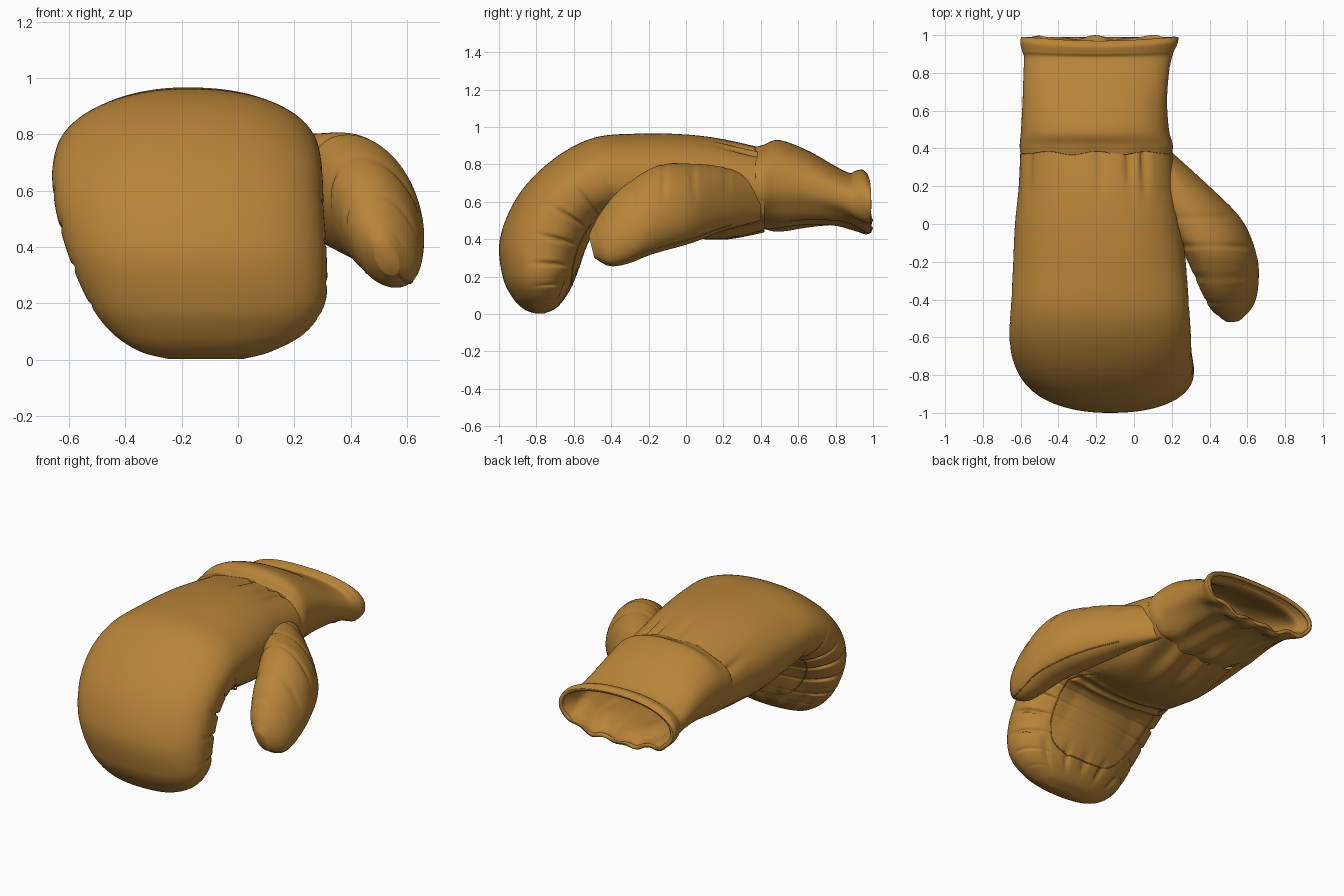
import bpy, bmesh, math
from mathutils import Vector

if "Cube" in bpy.data.objects:
    bpy.data.objects.remove(bpy.data.objects["Cube"])

leather = bpy.data.materials.new("tan_leather")
leather.diffuse_color = (0.48, 0.23, 0.04, 1)
leather.use_nodes = True
leather.node_tree.nodes["Principled BSDF"].inputs["Base Color"].default_value = leather.diffuse_color


def sgn_pow(v, e):
    return math.copysign(abs(v) ** e, v)


def bump(v, mid, width):
    return math.exp(-((v - mid) / width) ** 2)


def spline(rows, s):
    """Smooth interpolation through the station rows at parameter s."""
    i = min(int(s), len(rows) - 2)
    t = s - i
    r = [rows[max(0, min(len(rows) - 1, i + k))] for k in (-1, 0, 1, 2)]
    return [0.5 * (2 * b + (c - a) * t + (2 * a - 5 * b + 4 * c - d) * t * t
                   + (3 * b - a - 3 * c + d) * t ** 3) for a, b, c, d in zip(*r)]


def surface(rows, p_left, p_right, deform):
    """Rows hold outer point, inner point, half width. Returns point(s, angle)."""
    def point(s, th):
        v = spline(rows, s)
        o, i, hw = Vector(v[:3]), Vector(v[3:6]), v[6]
        c, a = (o + i) / 2, (o - i) / 2
        power = p_right if math.cos(th) > 0 else p_left
        u = sgn_pow(math.cos(th), 2 / power)
        w = sgn_pow(math.sin(th), 2 / power)
        p = c + a * w + Vector((hw * u, 0, 0))
        return deform(p, c, s, u, w)
    return point


def loft(name, point, spans, steps=12, n=128, cap=True):
    bm = bmesh.new()
    rings = [[bm.verts.new(point(k / steps, 2 * math.pi * j / n)) for j in range(n)]
             for k in range(spans * steps + 1)]
    for r, q in zip(rings, rings[1:]):
        for j in range(n):
            bm.faces.new((r[j], r[(j + 1) % n], q[(j + 1) % n], q[j]))
    if cap:
        mid = bm.verts.new(sum((v.co for v in rings[-1]), Vector()) / n)
        for j in range(n):
            bm.faces.new((rings[-1][j], rings[-1][(j + 1) % n], mid))
    bmesh.ops.recalc_face_normals(bm, faces=bm.faces)
    me = bpy.data.meshes.new(name)
    bm.to_mesh(me)
    bm.free()
    me.materials.append(leather)
    for f in me.polygons:
        f.use_smooth = True
    ob = bpy.data.objects.new(name, me)
    bpy.context.collection.objects.link(ob)
    return ob


def cord(name, pts, radius=0.004):
    cu = bpy.data.curves.new(name, 'CURVE')
    cu.dimensions, cu.bevel_depth, cu.bevel_resolution = '3D', radius, 1
    sp = cu.splines.new('POLY')
    sp.points.add(len(pts) - 1)
    for q, p in zip(sp.points, pts):
        q.co = (*p, 1)
    cu.materials.append(leather)
    bpy.context.collection.objects.link(bpy.data.objects.new(name, cu))


def rows_from(table):
    """(x left, x right, outer y, outer z, inner y, inner z) -> loft rows."""
    return [((l + r) / 2, yo, zo, (l + r) / 2, yi, zi, (r - l) / 2)
            for l, r, yo, zo, yi, zi in table]


# Hand: back of the glove curling over and down into the finger tip
hand_rows = rows_from([
    (-.60, .20, .42, .885, .42, .45), (-.61, .22, .20, .935, .20, .405),
    (-.63, .25, .00, .96, .00, .405), (-.64, .275, -.25, .965, -.18, .44),
    (-.65, .29, -.50, .94, -.34, .49), (-.66, .30, -.72, .82, -.43, .48),
    (-.645, .305, -.90, .63, -.48, .42), (-.60, .315, -.995, .40, -.53, .33),
    (-.53, .31, -.98, .20, -.58, .21), (-.45, .24, -.925, .085, -.63, .11),
    (-.35, .12, -.865, .025, -.69, .035), (-.25, .02, -.80, .002, -.755, .004)])


def hand_folds(p, c, s, u, w):
    # a few pleats along both side seams of the curl
    side = bump(w, -.4, .4) * bump(s, 6.5, 2.2)
    k = .07 * side * max(0, math.cos(2 * math.pi * (1.15 * s + .3 * u))) ** 10
    # gathers around the inside of the finger tip
    tip = bump(s, 8.7, .6) * max(0, -w)
    k += .12 * tip * max(0, math.cos(u * 17 + .5)) ** 4
    # sunken palm pocket with a raised band across it
    if w < -.75:
        k += .10 * min(1, (-.75 - w) * 8) * bump(s, 5.2, 2.2)
        k -= .10 * bump(s, 4.2, .22) + .06 * bump(s, 3.5, .2)
    # creases below the cuff, on the back and on the heel
    near = bump(s, .3, .7)
    back = sum(bump(p.x, x, .02) for x in (-.56, -.17, -.02, .06))
    k += .09 * near * back * max(0, w)
    k += .06 * bump(s, .2, 1.1) * max(0, -w) * math.sin(p.x * 36 + s)
    return p + (c - p) * k


hand = surface(hand_rows, 2.08, 2.3, hand_folds)
loft("hand", hand, len(hand_rows) - 1, steps=16)

# Thumb: tilted pad running forward, outward and down
thumb_rows = [
    (.10, .40, .72, .13, .40, .50, .06), (.20, .20, .785, .29, .20, .445, .145),
    (.32, .00, .805, .42, .03, .38, .195), (.40, -.16, .79, .52, -.18, .32, .18),
    (.45, -.35, .67, .555, -.31, .27, .145), (.48, -.465, .53, .56, -.41, .257, .105),
    (.51, -.52, .42, .545, -.49, .30, .04)]


def thumb_folds(p, c, s, u, w):
    k = .06 * bump(w, .6, .4) * max(0, math.cos(2 * math.pi * 1.1 * s)) ** 10
    return p + (c - p) * k


thumb = surface(thumb_rows, 2.1, 2.1, thumb_folds)
loft("thumb", thumb, len(thumb_rows) - 1)

# Cuff: open sleeve with a rolled binding and a gathered underside
cuff_rows = rows_from([(l, r, y, zt, y, zb) for l, r, y, zt, zb in [
    (-.602, .202, .375, .895, .47), (-.605, .205, .42, .908, .462),
    (-.598, .185, .50, .93, .455), (-.59, .175, .65, .875, .475),
    (-.585, .185, .80, .79, .48), (-.582, .20, .88, .755, .465),
    (-.592, .212, .915, .765, .45), (-.602, .232, .96, .772, .437),
    (-.598, .235, .99, .75, .44)]])


def cuff_folds(p, c, s, u, w):
    y = p.y
    p = p.copy()
    if w < 0:
        # uneven gathers on the underside
        wave = .6 * math.sin(p.x * 38 + .6 * s) + .5 * math.sin(p.x * 23 - s)
        p.z += .014 * min(1, -w * 1.6) * wave
    # wavy front seam and dipped back edge
    p.y += .010 * math.sin(p.x * 24) * bump(y, .375, .04) * max(0, w)
    p.y -= .02 * bump(y, .99, .1) * max(0, w) * (1 - u * u)
    return p


cuff = surface(cuff_rows, 2.3, 2.3, cuff_folds)
sleeve = loft("cuff", cuff, len(cuff_rows) - 1, cap=False)
mod = sleeve.modifiers.new("thickness", 'SOLIDIFY')
mod.thickness = .025
mod.offset = -1

# Seams: thumb edge and the rounded outline of the palm pocket
cord("thumb_seam", [thumb(.8 + i * .1, math.radians(-62)) for i in range(51)])
turn = [math.radians(a) for a in range(-20, 201, 3)]
cord("palm_seam", [hand(4.8 + 3.7 * sgn_pow(math.sin(t), .6),
                        math.radians(-90 + 44 * sgn_pow(math.cos(t), .6)))
                   for t in turn])
